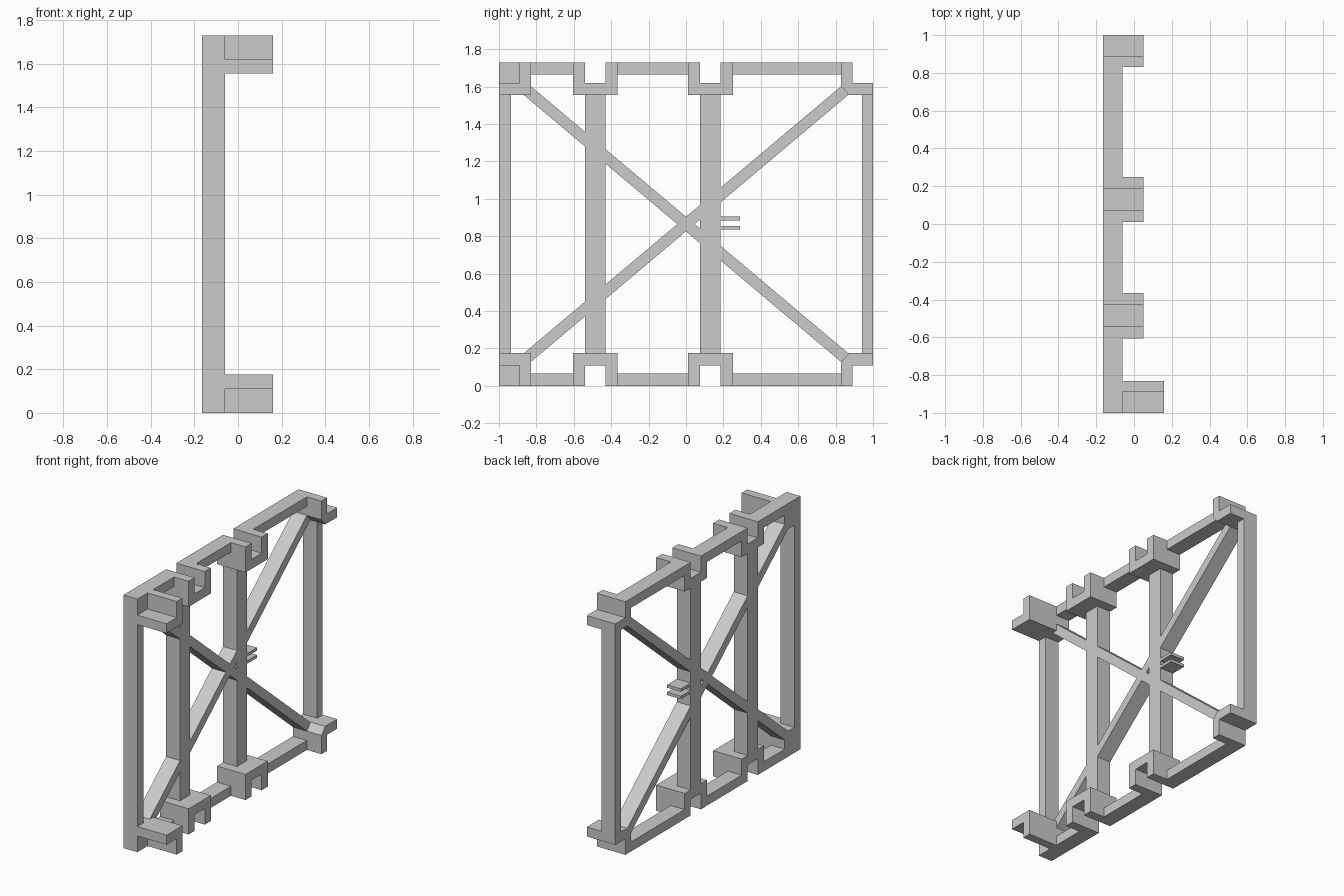
import bpy
import bmesh
from mathutils import Vector

cube = bpy.data.objects.get("Cube")
if cube:
    bpy.data.objects.remove(cube, do_unlink=True)

grey = bpy.data.materials.new("plain grey")
grey.use_nodes = True
colour = (0.6, 0.6, 0.6, 1)
grey.diffuse_color = colour
grey.node_tree.nodes["Principled BSDF"].inputs["Base Color"].default_value = colour

HEIGHT = 1.73
BACK, FACE = -0.165, -0.06      # thickness of the flat frame
MID_OUT, FRONT_OUT = 0.05, 0.16  # reach of the joints


def prism(name, outline, x0=BACK, x1=FACE):
    """Extrude a (y, z) outline along x."""
    bm = bmesh.new()
    face = bm.faces.new([bm.verts.new((x0, y, z)) for y, z in outline])
    ext = bmesh.ops.extrude_face_region(bm, geom=[face])
    verts = [g for g in ext["geom"] if isinstance(g, bmesh.types.BMVert)]
    bmesh.ops.translate(bm, verts=verts, vec=(x1 - x0, 0, 0))
    bmesh.ops.recalc_face_normals(bm, faces=bm.faces)
    mesh = bpy.data.meshes.new(name)
    bm.to_mesh(mesh)
    bm.free()
    mesh.materials.append(grey)
    obj = bpy.data.objects.new(name, mesh)
    bpy.context.collection.objects.link(obj)
    return obj


def box(name, y0, y1, z0, z1):
    return prism(name, [(y0, z0), (y1, z0), (y1, z1), (y0, z1)])


def top_and_bottom(name, outline, x0=BACK, x1=FACE):
    """Make a part at the bottom and its mirror image at the top."""
    prism(name + "_bottom", outline, x0, x1)
    prism(name + "_top", [(y, HEIGHT - z) for y, z in outline], x0, x1)


# Upright posts
box("front_post", -1, -0.935, 0.175, HEIGHT - 0.175)
box("back_post", 0.94, 1, 0.175, HEIGHT - 0.175)
mid_centres = {"front_mid": -0.485, "back_mid": 0.13}
for name, c in mid_centres.items():
    box(name + "_post", c - 0.055, c + 0.055, 0.175, HEIGHT - 0.175)
    # Notched joints at the post ends
    top_and_bottom(name + "_joint", [
        (c - 0.12, 0), (c - 0.055, 0), (c - 0.055, 0.11), (c + 0.055, 0.11),
        (c + 0.055, 0), (c + 0.12, 0), (c + 0.12, 0.175), (c - 0.12, 0.175)],
        BACK, MID_OUT)

# Horizontal rails between the joints
rails = {"front": (-0.83, -0.605), "middle": (-0.365, 0.01), "back": (0.25, 0.83)}
for name, (y0, y1) in rails.items():
    top_and_bottom(name + "_rail", [(y0, 0), (y1, 0), (y1, 0.065), (y0, 0.065)])

# Front corners: solid plate with a notched block standing out from it
top_and_bottom("front_corner_plate", [(-1, 0), (-0.83, 0), (-0.83, 0.175), (-1, 0.175)])
top_and_bottom("front_corner_joint", [
    (-0.89, 0), (-0.83, 0), (-0.83, 0.175), (-1, 0.175), (-1, 0.11), (-0.89, 0.11)],
    FACE, FRONT_OUT)

# Back corners: notched joint with its inner corner cut off
top_and_bottom("back_corner_joint", [
    (0.83, 0), (0.89, 0), (0.89, 0.11), (1, 0.11), (1, 0.175),
    (0.87, 0.175), (0.83, 0.128)], BACK, MID_OUT)

# Crossed diagonal braces
centre = Vector((0, HEIGHT / 2))
for name, sign in (("rising_brace", 1), ("falling_brace", -1)):
    half = Vector((0.85, sign * 0.715))
    side = Vector((-half.y, half.x)).normalized() * 0.03
    prism(name, [centre - half - side, centre + half - side,
                 centre + half + side, centre - half + side])

# Pair of small latch plates on the back middle post
for name, z in (("lower", 0.835), ("upper", 0.885)):
    box(name + "_latch_plate", 0.185, 0.29, z, z + 0.02)
